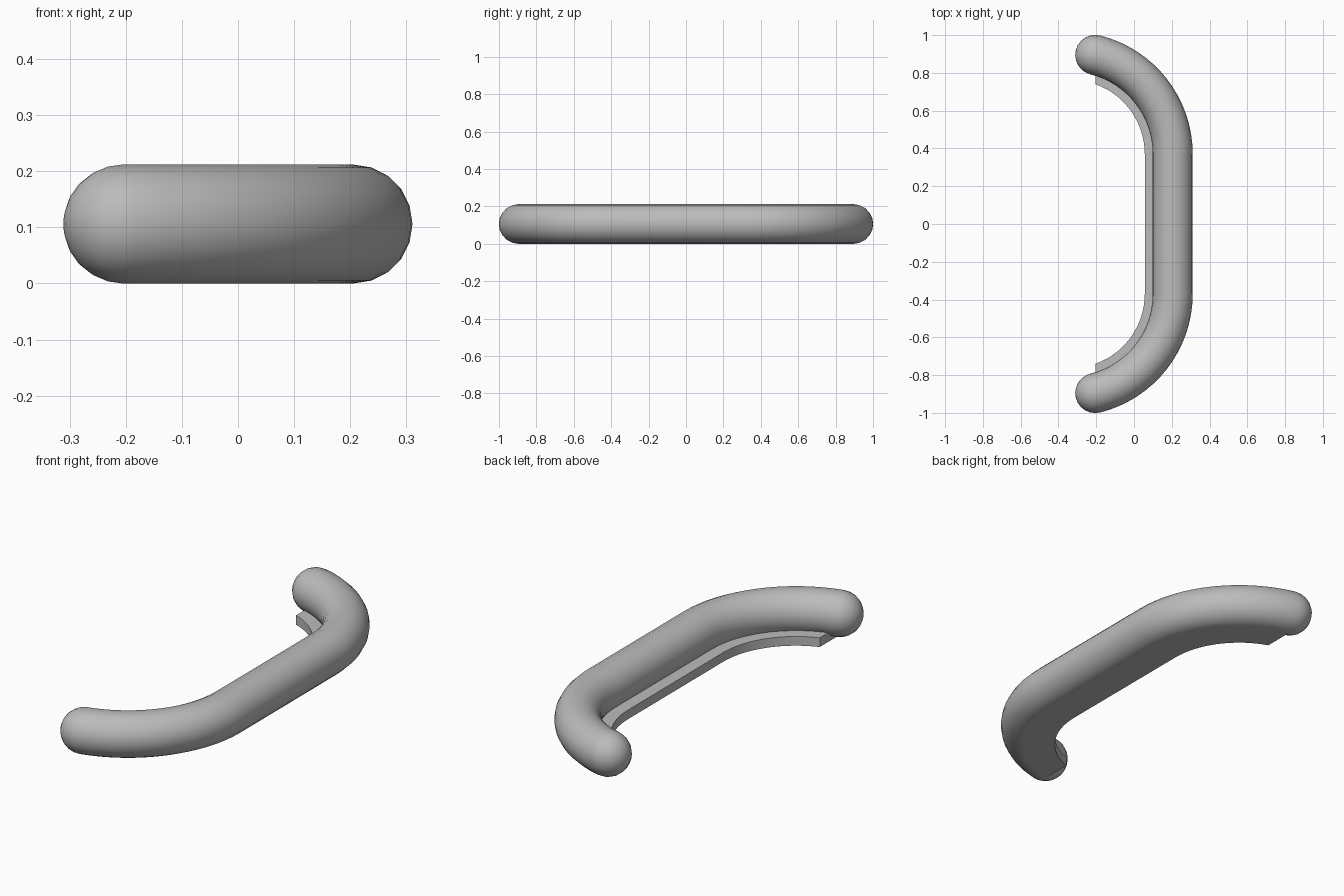
import bpy, bmesh, math
from mathutils import Vector

if "Cube" in bpy.data.objects:
    bpy.data.objects.remove(bpy.data.objects["Cube"])

R = 0.106                      # tube radius
BEND, CX, CY = 0.541, -0.336, 0.37   # bend radius and centre
END = math.radians(76)
SIDES = 20

grey = bpy.data.materials.new("grey")
grey.diffuse_color = (0.5, 0.5, 0.5, 1)
grey.use_nodes = True
grey.node_tree.nodes["Principled BSDF"].inputs["Base Color"].default_value = grey.diffuse_color


def finish(name, bm, smooth):
    bmesh.ops.recalc_face_normals(bm, faces=bm.faces)
    me = bpy.data.meshes.new(name)
    bm.to_mesh(me)
    bm.free()
    me.materials.append(grey)
    ob = bpy.data.objects.new(name, me)
    bpy.context.collection.objects.link(ob)
    if smooth:
        bpy.context.view_layer.objects.active = ob
        ob.select_set(True)
        bpy.ops.object.shade_smooth_by_angle(angle=math.radians(40))
        ob.select_set(False)
    return ob


def path(radius, end, n=16):
    """Upper bend then mirrored lower bend: list of (point, tangent)."""
    up = []
    for i in range(n + 1):
        a = end * (1 - i / n)
        up.append((Vector((CX + radius * math.cos(a), CY + radius * math.sin(a), 0)),
                   Vector((math.sin(a), -math.cos(a), 0))))
    low = [(Vector((p.x, -p.y, 0)), Vector((-t.x, t.y, 0))) for p, t in reversed(up)]
    return up + low


# Rounded tube handle with hemispherical ends
line = path(BEND, END)
stations = []
CAP = 6
p0, t0 = line[0]
p1, t1 = line[-1]
for i in range(1, CAP):
    a = math.pi / 2 * i / CAP
    stations.append((p0 - t0 * R * math.cos(a), t0, R * math.sin(a)))
stations += [(p, t, R) for p, t in line]
for i in range(CAP - 1, 0, -1):
    a = math.pi / 2 * i / CAP
    stations.append((p1 + t1 * R * math.cos(a), t1, R * math.sin(a)))

bm = bmesh.new()
rings = []
for p, t, r in stations:
    side = Vector((-t.y, t.x, 0))
    rings.append([bm.verts.new(p + side * r * math.cos(k * math.tau / SIDES)
                  + Vector((0, 0, R + r * math.sin(k * math.tau / SIDES))))
                  for k in range(SIDES)])
for a, b in zip(rings, rings[1:]):
    for k in range(SIDES):
        j = (k + 1) % SIDES
        bm.faces.new((a[k], a[j], b[j], b[k]))
for ring, tip in ((rings[0], p0 - t0 * R), (rings[-1], p1 + t1 * R)):
    v = bm.verts.new(tip + Vector((0, 0, R)))
    for k in range(SIDES):
        bm.faces.new((ring[k], ring[(k + 1) % SIDES], v))
finish("tube_handle", bm, True)

# Flat ledge along the inner side, its ends cut square at x = -0.205
CUT = -0.205
T = 0.045
edges = [path(r, math.acos((CUT - CX) / r)) for r in (BEND - R - 0.042, BEND)]
bm = bmesh.new()
secs = []
for (pi, _), (po, _) in zip(*edges):
    secs.append([bm.verts.new((p.x, p.y, z)) for p, z in
                 ((pi, 0), (po, 0), (po, T), (pi, T))])
for a, b in zip(secs, secs[1:]):
    for k in range(4):
        j = (k + 1) % 4
        bm.faces.new((a[k], a[j], b[j], b[k]))
bm.faces.new(secs[0])
bm.faces.new(secs[-1])
finish("inner_ledge", bm, True)
